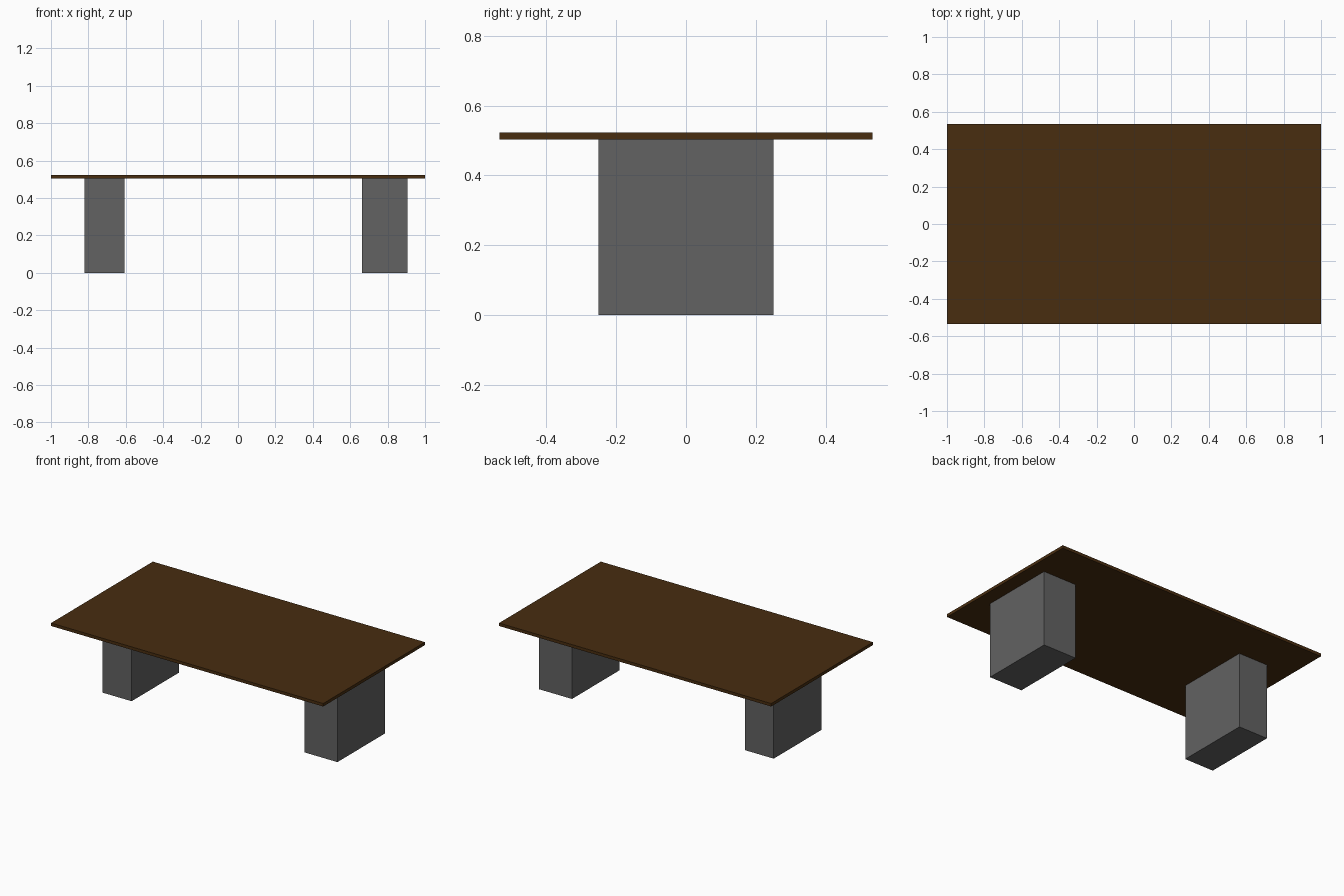
import bpy
from mathutils import Vector

cube = bpy.data.objects.get("Cube")
if cube:
    bpy.data.objects.remove(cube, do_unlink=True)


def make_material(name, color):
    mat = bpy.data.materials.new(name)
    mat.use_nodes = True
    mat.diffuse_color = color
    mat.node_tree.nodes["Principled BSDF"].inputs["Base Color"].default_value = color
    return mat


def add_box(name, low, high, mat):
    """Box spanning two opposite corners."""
    low, high = Vector(low), Vector(high)
    bpy.ops.mesh.primitive_cube_add(size=1, location=(low + high) / 2)
    box = bpy.context.object
    box.name = name
    box.scale = high - low
    bpy.ops.object.transform_apply(location=False, rotation=False, scale=True)
    box.data.materials.append(mat)
    return box


wood = make_material("dark_brown_wood", (0.065, 0.026, 0.005, 1))
stone = make_material("grey_stone", (0.122, 0.122, 0.122, 1))

UNDERSIDE, TOP = 0.503, 0.523
HALF_DEPTH, LEG_HALF_DEPTH = 0.534, 0.25

# Thin table top
add_box("table_top", (-1, -HALF_DEPTH, UNDERSIDE), (1, HALF_DEPTH, TOP), wood)

# Block legs: the left one is wider and closer to its end
for name, x_min, x_max in (("right_leg", -0.82, -0.607), ("left_leg", 0.663, 0.906)):
    add_box(name, (x_min, -LEG_HALF_DEPTH, 0), (x_max, LEG_HALF_DEPTH, UNDERSIDE), stone)
